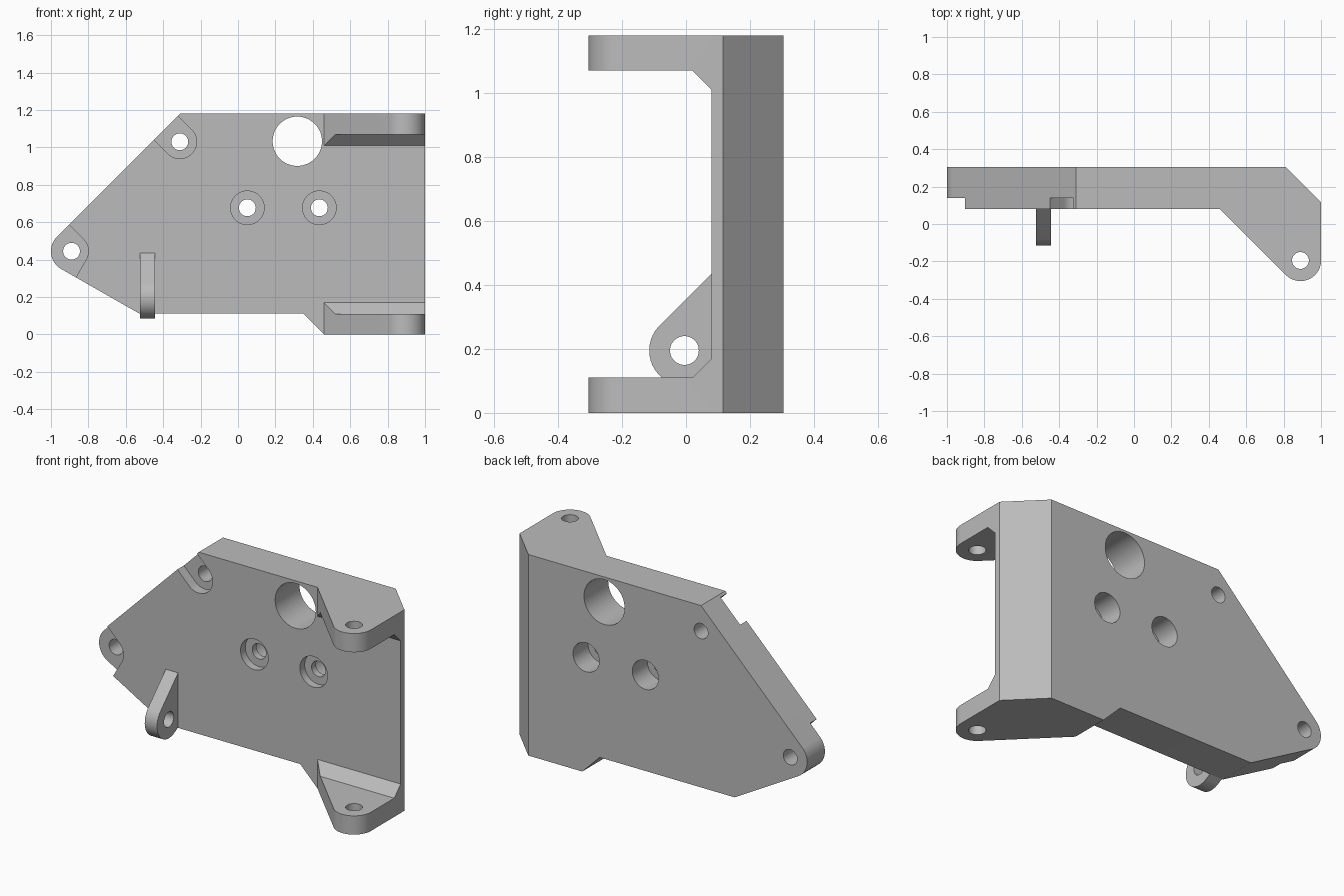
import bpy, bmesh
from math import sin, cos, radians
from mathutils import Vector

cube = bpy.data.objects.get("Cube")
if cube:
    bpy.data.objects.remove(cube)

grey = bpy.data.materials.new("machined grey")
grey.use_nodes = True
colour = (0.5, 0.5, 0.5, 1)
grey.diffuse_color = colour
grey.node_tree.nodes["Principled BSDF"].inputs["Base Color"].default_value = colour


def polar(c, r, deg):
    return (c[0] + r * cos(radians(deg)), c[1] + r * sin(radians(deg)))


def arc(c, r, a, b, n=24):
    return [polar(c, r, a + (b - a) * i / n) for i in range(n + 1)]


def prism(name, outline, axis, lo, hi):
    """Extrude a 2D outline along one axis from lo to hi."""
    place = {"x": lambda u, v, t: (t, u, v),
             "y": lambda u, v, t: (u, t, v),
             "z": lambda u, v, t: (u, v, t)}[axis]
    bm = bmesh.new()
    face = bm.faces.new([bm.verts.new(place(u, v, lo)) for u, v in outline])
    ext = bmesh.ops.extrude_face_region(bm, geom=[face])
    moved = [g for g in ext["geom"] if isinstance(g, bmesh.types.BMVert)]
    bmesh.ops.translate(bm, verts=moved, vec=Vector(place(0, 0, hi - lo)))
    bmesh.ops.recalc_face_normals(bm, faces=bm.faces)
    mesh = bpy.data.meshes.new(name)
    bm.to_mesh(mesh)
    bm.free()
    mesh.materials.append(grey)
    obj = bpy.data.objects.new(name, mesh)
    bpy.context.collection.objects.link(obj)
    return obj


def carve(obj, tool, operation="DIFFERENCE"):
    """Apply a boolean and discard the tool."""
    mod = obj.modifiers.new("carve", "BOOLEAN")
    mod.operation = operation
    mod.solver = "EXACT"
    mod.object = tool
    bpy.context.view_layer.objects.active = obj
    bpy.ops.object.modifier_apply(modifier=mod.name)
    bpy.data.objects.remove(tool)


def drill(obj, c, r, axis, lo, hi):
    carve(obj, prism("drill", arc(c, r, 0, 352.5, 47), axis, lo, hi))


TOP, FACE, BACK, EAR = 1.18, 0.08, 0.305, 0.11
R, BORE, SEAT = 0.11, 0.045, 0.09
tip, upper = (-0.89, 0.445), (-0.311, 1.03)
pivot, lug_eye = (0.89, -0.195), (-0.005, 0.195)

# Bracket body: plan outline with hinge ears and chamfered rear corner
plan = [(-1.1, FACE), (0.46, FACE)] + arc(pivot, R, 225, 360)
plan += [(1, 0.115), (0.81, BACK), (-1.1, BACK)]
body = prism("bracket_plate", plan, "z", -0.1, 1.3)

# Front silhouette with rounded left tip
front = [(1.1, 0), (1.1, TOP), (-0.311, TOP)] + arc(tip, R, 135, 240)
front += [(-0.53, 0.113), (0.347, 0.113), (0.46, 0)]
carve(body, prism("silhouette", front, "y", -1, 1), "INTERSECT")

# Opening between the ears, with sloped inner corners
gap = [(-1, EAR), (0.02, EAR), (FACE, EAR + 0.06),
       (FACE, TOP - EAR - 0.06), (0.02, TOP - EAR), (-1, TOP - EAR)]
carve(body, prism("ear_gap", gap, "x", 0.4, 1.2))

# Open-sided seats around the two edge holes
for c, a, b in ((tip, -30, 45), (upper, -135, 45)):
    seat = arc(c, SEAT, a, b)
    seat += [polar(seat[-1], 0.4, b + 90), polar(seat[0], 0.4, a - 90)]
    carve(body, prism("seat", seat, "y", 0, 0.14))
    drill(body, c, BORE, "y", 0, 0.5)

# Large through hole, counterbored bolt holes, hinge bores
drill(body, (0.317, 1.033), 0.132, "y", 0, 0.5)
for x in (0.05, 0.435):
    c = (x, 0.677)
    drill(body, c, SEAT, "y", 0, 0.125)
    drill(body, c, BORE, "y", 0.1, 0.2)
    drill(body, c, 0.085, "y", 0.165, 0.5)
drill(body, pivot, BORE, "z", -0.5, 1.5)

# Lug standing out from the front face
side = [(0.1, 0.15), (0.1, 0.436), (FACE, 0.436)] + arc(lug_eye, R, 135, 300)
side += [(FACE, 0.115)]
lug = prism("front_lug", side, "x", -0.525, -0.445)
drill(lug, lug_eye, BORE, "x", -1, 0)

# Smooth curved walls, keep machined edges sharp
for obj in (body, lug):
    bpy.ops.object.select_all(action="DESELECT")
    obj.select_set(True)
    bpy.context.view_layer.objects.active = obj
    bpy.ops.object.shade_smooth_by_angle(angle=radians(30))
